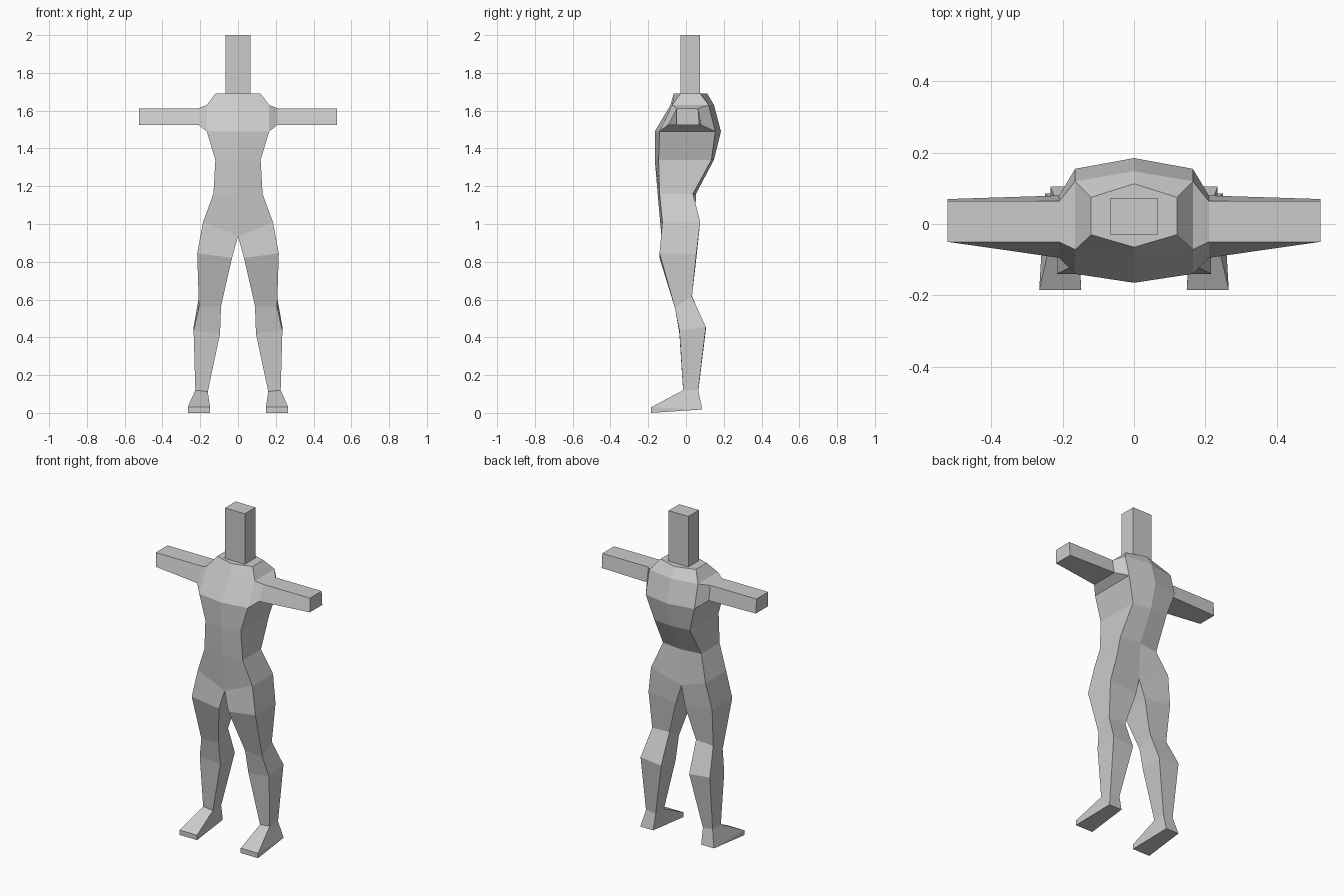
import bpy, bmesh

if "Cube" in bpy.data.objects:
    bpy.data.objects.remove(bpy.data.objects["Cube"], do_unlink=True)

grey = bpy.data.materials.new("light grey")
grey.use_nodes = True
grey.diffuse_color = (0.6, 0.6, 0.6, 1)
grey.node_tree.nodes["Principled BSDF"].inputs["Base Color"].default_value = (0.6, 0.6, 0.6, 1)


def finish(name, bm, mirrored=True):
    bmesh.ops.recalc_face_normals(bm, faces=bm.faces)
    mesh = bpy.data.meshes.new(name)
    bm.to_mesh(mesh)
    bm.free()
    mesh.materials.append(grey)
    obj = bpy.data.objects.new(name, mesh)
    bpy.context.collection.objects.link(obj)
    if mirrored:
        mod = obj.modifiers.new("both sides", 'MIRROR')
        mod.use_clip = True
    return obj


def loft(name, rings, closed=True, cap_first=False, cap_last=False, skip=None):
    """Join matching rings of points; skip is a (row, side) left open."""
    bm = bmesh.new()
    rows = [[bm.verts.new(p) for p in ring] for ring in rings]
    count = len(rows[0])
    for r, (a, b) in enumerate(zip(rows, rows[1:])):
        for i in range(count if closed else count - 1):
            j = (i + 1) % count
            if (r, i) != skip:
                bm.faces.new((a[i], a[j], b[j], b[i]))
    if cap_first:
        bm.faces.new(rows[0])
    if cap_last:
        bm.faces.new(rows[-1])
    return finish(name, bm)


def torso_ring(z, x, front_mid, front, back, back_mid):
    return [(0, front_mid, z), (x, front, z), (x, back, z), (0, back_mid, z)]


def leg_ring(inner, outer, front, back, zf, zb, rise=0):
    """Front and back edges may sit at different heights."""
    return [(inner, front, zf), (outer, front, zf + rise),
            (outer, back, zb + rise), (inner, back, zb)]


def arm_ring(x, top, front_t, back_t, bottom, front_b, back_b):
    return [(x, front_t, top), (x, back_t, top), (x, back_b, bottom), (x, front_b, bottom)]


# Torso, from shoulders to hips; the side is left open where the arm joins
hips = [(0, -0.13, 0.935), (0.185, -0.125, 1.01), (0.185, 0.075, 1.01), (0, 0.045, 0.935)]
loft("torso", [
    torso_ring(1.69, 0.12, -0.065, -0.03, 0.075, 0.113),
    torso_ring(1.63, 0.165, -0.082, -0.072, 0.12, 0.148),
    torso_ring(1.49, 0.165, -0.165, -0.14, 0.155, 0.185),
    torso_ring(1.34, 0.12, -0.165, -0.145, 0.135, 0.148),
    torso_ring(1.16, 0.13, -0.15, -0.14, 0.037, 0.053),
    hips,
], closed=False, cap_first=True, skip=(1, 1))

# Arms, flaring into the shoulders
loft("arms", [
    arm_ring(0.165, 1.63, -0.072, 0.12, 1.49, -0.14, 0.155),
    arm_ring(0.21, 1.612, -0.05, 0.064, 1.525, -0.095, 0.08),
    arm_ring(0.523, 1.612, -0.05, 0.064, 1.525, -0.05, 0.07),
], cap_last=True)

# Legs, from hips to ankles
ankle = leg_ring(0.16, 0.226, -0.015, 0.065, 0.113, 0.113, 0.007)
loft("legs", [
    hips,
    leg_ring(0.032, 0.216, -0.14, 0.055, 0.82, 0.82, 0.025),
    leg_ring(0.09, 0.207, -0.06, 0.032, 0.565, 0.62, -0.005),
    leg_ring(0.095, 0.235, -0.035, 0.105, 0.42, 0.44, 0.015),
    ankle,
])

# Feet, wedges from the ankle to the toes
bm = bmesh.new()
fi, fo, bo, bi = [bm.verts.new(p) for p in ankle]
sides = []
for x_toe, x_heel, front, back in ((0.148, 0.163, fi, bi), (0.266, 0.25, fo, bo)):
    top = bm.verts.new((x_toe, -0.185, 0.03))
    tip = bm.verts.new((x_toe, -0.185, 0.0))
    heel = bm.verts.new((x_heel, 0.086, 0.018))
    sides.append([front, top, tip, heel, back])
    bm.faces.new((front, top, heel, back))
    bm.faces.new((top, tip, heel))
inner, outer = sides
for k in range(4):
    bm.faces.new((inner[k], inner[k + 1], outer[k + 1], outer[k]))
finish("feet", bm)

# Head block on top of the shoulders
bm = bmesh.new()
bmesh.ops.create_cube(bm, size=1)
for v in bm.verts:
    v.co = (v.co.x * 0.134, v.co.y * 0.103 + 0.0215, v.co.z * 0.31 + 1.845)
finish("head_block", bm, mirrored=False)
